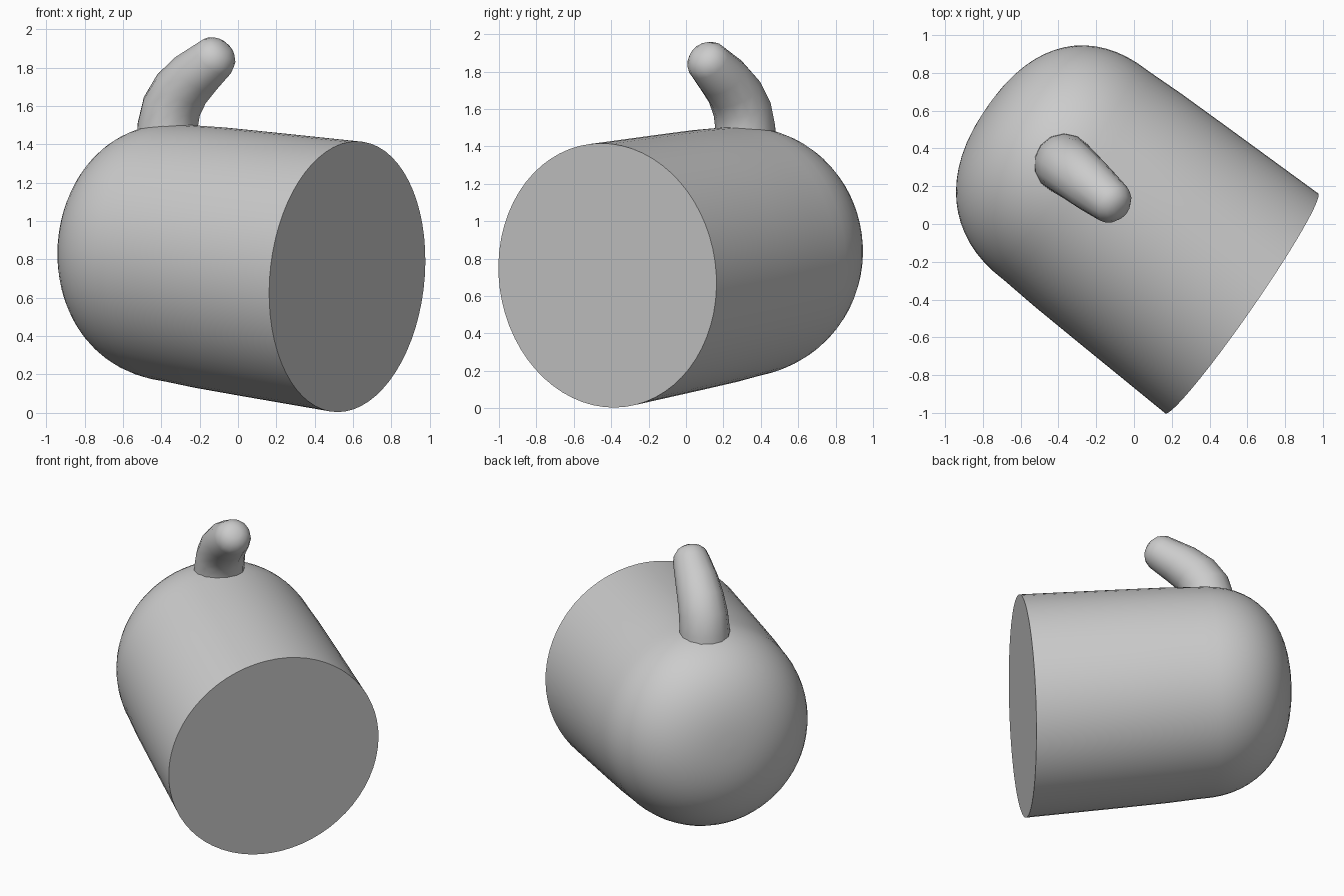
import bpy, bmesh, math
from mathutils import Vector

if "Cube" in bpy.data.objects:
    bpy.data.objects.remove(bpy.data.objects["Cube"])


def loft(name, rings, sides):
    """Skin circular rings given as (centre, normal, radius)."""
    bm = bmesh.new()
    loops = []
    for c, n, r in rings:
        n = Vector(n).normalized()
        a = n.cross(Vector((0.61, 0.79, 0))).normalized()
        b = n.cross(a)
        loops.append([bm.verts.new(Vector(c) + r * (math.cos(t) * a + math.sin(t) * b))
                      for t in (2 * math.pi * i / sides for i in range(sides))])
    for p, q in zip(loops, loops[1:]):
        for i in range(sides):
            j = (i + 1) % sides
            bm.faces.new((p[i], p[j], q[j], q[i]))
    bm.faces.new(loops[0][::-1])
    bm.faces.new(loops[-1])
    bmesh.ops.recalc_face_normals(bm, faces=bm.faces)
    me = bpy.data.meshes.new(name)
    bm.to_mesh(me)
    bm.free()
    ob = bpy.data.objects.new(name, me)
    bpy.context.collection.objects.link(ob)
    bpy.ops.object.select_all(action='DESELECT')
    ob.select_set(True)
    bpy.context.view_layer.objects.active = ob
    bpy.ops.object.shade_smooth_by_angle(angle=math.radians(45))
    return ob


# body: tapered barrel, flat at one end and rounded at the other
start = Vector((0.57, -0.42, 0.71))
axis = Vector((-0.79, 0.61, 0.11))
facing = (-0.82, 0.57, 0.085)
profile = [(0, .709), (.3, .701), (.6, .693), (.9, .684), (1.1, .673)]
depth, flat = 0.60, 2.35  # rounded cap as a superellipse
for i in range(1, 17):
    t = math.pi / 2 * i / 16
    s = math.sin(t) ** (2 / flat)
    r = max(math.cos(t), 0.01) ** (2 / flat)
    profile.append((1.1 + depth * s, .673 * r))
loft("body", [(start + axis * s, facing, r) for s, r in profile], 64)

# horn: curved stub on top, leaning towards the flat end
lean = Vector((0.77, -0.63, 0))
path = [((-.37, .32, 1.40), 90, .163), ((-.367, .317, 1.50), 84, .160),
        ((-.345, .30, 1.60), 70, .156), ((-.295, .26, 1.69), 55, .148),
        ((-.22, .197, 1.77), 45, .137), ((-.125, .12, 1.85), 42, .118)]
rings = [(c, lean * math.cos(math.radians(g)) + Vector((0, 0, math.sin(math.radians(g)))), r)
         for c, g, r in path]
tip, way, rad = rings[-1]
for a in (25, 50, 72):  # rounded tip
    a = math.radians(a)
    rings.append((Vector(tip) + way * 0.10 * math.sin(a), way, rad * math.cos(a)))
loft("horn", rings, 14)
